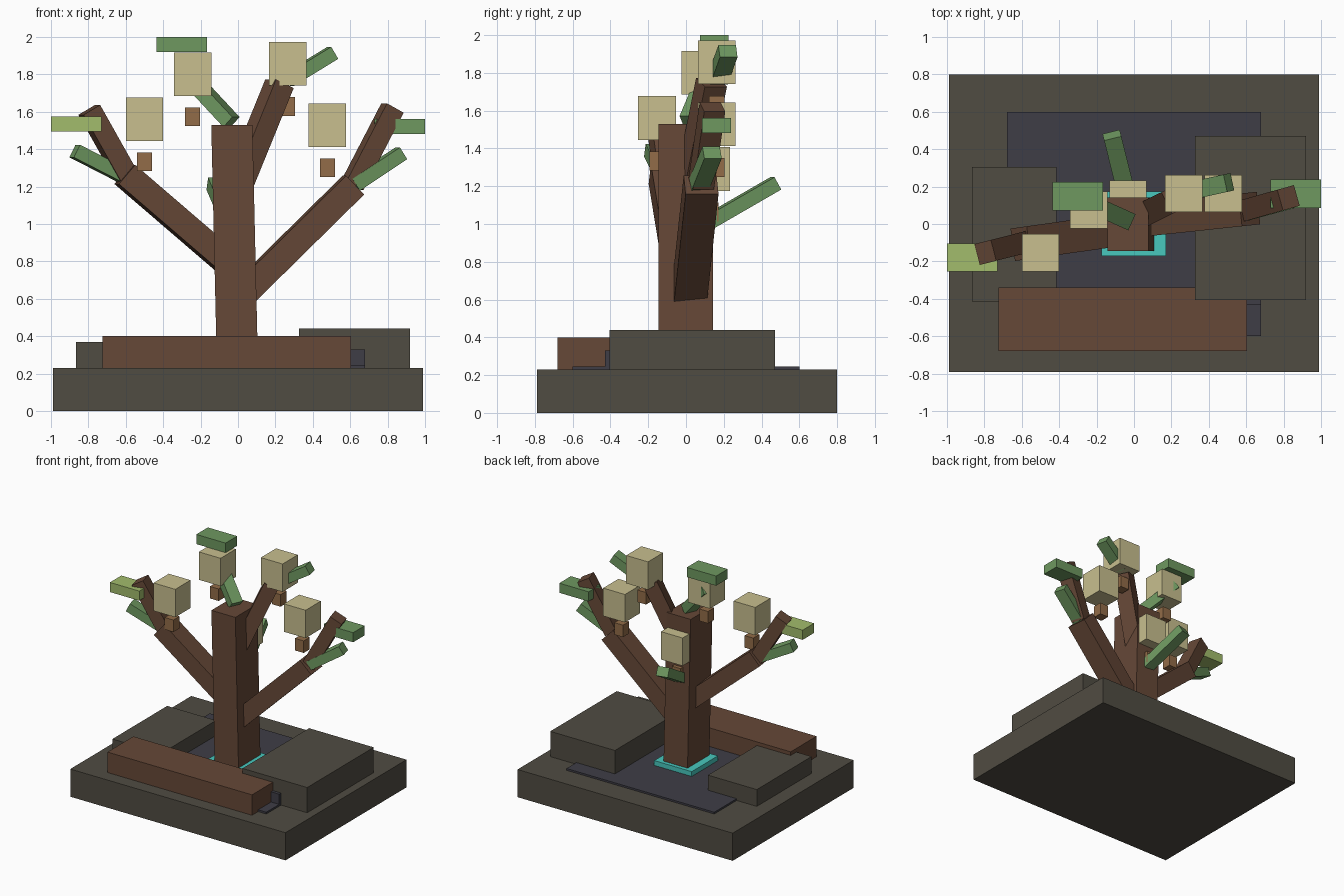
import bpy, bmesh
from mathutils import Vector, Matrix

if "Cube" in bpy.data.objects:
    bpy.data.objects.remove(bpy.data.objects["Cube"])


def material(name, r, g, b):
    lin = [((c / 255 + 0.055) / 1.055) ** 2.4 for c in (r, g, b)]
    m = bpy.data.materials.new(name)
    m.diffuse_color = (*lin, 1)
    m.use_nodes = True
    m.node_tree.nodes["Principled BSDF"].inputs["Base Color"].default_value = m.diffuse_color
    return m


STONE = material("stone", 80, 76, 66)
SLATE = material("slate", 62, 61, 70)
WOOD = material("wood", 102, 72, 55)
STEM = material("stem_brown", 146, 108, 72)
CREAM = material("cream", 200, 191, 143)
GREEN = material("leaf_green", 110, 152, 96)
LIME = material("light_leaf_green", 162, 188, 108)
TEAL = material("teal", 72, 200, 190)


def cube(name, mat, matrix):
    bm = bmesh.new()
    bmesh.ops.create_cube(bm, size=1, matrix=matrix)
    mesh = bpy.data.meshes.new(name)
    bm.to_mesh(mesh)
    bm.free()
    mesh.materials.append(mat)
    ob = bpy.data.objects.new(name, mesh)
    bpy.context.collection.objects.link(ob)
    return ob


def block(name, mat, x, y, z):
    """Upright box from its ranges on each axis."""
    mid = Vector([(a + b) / 2 for a, b in (x, y, z)])
    size = Vector([b - a for a, b in (x, y, z)])
    return cube(name, mat, Matrix.Translation(mid) @ Matrix.Diagonal(size).to_4x4())


def beam(name, mat, start, end, width, thick):
    """Box running from start to end, its width kept level."""
    a, b = Vector(start), Vector(end)
    d = (b - a).normalized()
    side = d.cross(Vector((0, 0, 1))).normalized()
    up = side.cross(d)
    rot = Matrix((side, up, d)).transposed().to_4x4()
    size = Matrix.Diagonal((width, thick, (b - a).length, 1))
    return cube(name, mat, Matrix.Translation((a + b) / 2) @ rot @ size)


# Ground slabs
block("base", STONE, (-0.99, 0.99), (-0.79, 0.80), (0, 0.23))
block("floor_plate", SLATE, (-0.68, 0.68), (-0.60, 0.60), (0.23, 0.245))
block("slate_step", SLATE, (0.40, 0.68), (-0.43, -0.25), (0.245, 0.33))
block("left_rock", STONE, (-0.865, -0.415), (-0.415, 0.305), (0.23, 0.37))
block("right_rock", STONE, (0.325, 0.92), (-0.405, 0.47), (0.23, 0.44))
block("front_log", WOOD, (-0.725, 0.605), (-0.68, -0.34), (0.23, 0.40))
block("trunk_ring", TEAL, (-0.175, 0.17), (-0.17, 0.175), (0.24, 0.285))

# Trunk, leaning slightly to the left
trunk = block("trunk", WOOD, (-0.11, 0.11), (-0.145, 0.143), (0.245, 1.53))
for v in trunk.data.vertices:
    v.co.x -= 0.033 if v.co.z > 1 else 0.003

# Branches
beam("left_branch", WOOD, (0, -0.02, 0.745), (-0.605, -0.105, 1.265), 0.175, 0.135)
beam("left_branch_tip", WOOD, (-0.59, -0.10, 1.245), (-0.795, -0.152, 1.61), 0.115, 0.105)
beam("right_branch", WOOD, (0, 0.015, 0.60), (0.617, 0.08, 1.208), 0.175, 0.14)
beam("right_branch_tip", WOOD, (0.612, 0.08, 1.208), (0.826, 0.14, 1.62), 0.115, 0.105)
beam("upper_branch", WOOD, (-0.01, 0.02, 1.18), (0.222, 0.135, 1.75), 0.13, 0.115)

# Blossom cubes, each with a small stem block hanging beneath
for i, (x, y, z) in enumerate([(-0.50, -0.153, 1.445), (-0.243, 0.075, 1.685),
                               (0.266, 0.163, 1.74), (0.478, 0.163, 1.412),
                               (-0.032, 0.133, 1.175)]):
    block(f"blossom_{i + 1}", CREAM, (x - 0.1, x + 0.1), (y - 0.1, y + 0.1), (z, z + 0.232))
    block(f"blossom_stem_{i + 1}", STEM, (x - 0.04, x + 0.04), (y - 0.04, y + 0.04),
          (z - 0.162, z - 0.062))

# Level leaf slabs
block("top_leaf", GREEN, (-0.435, -0.165), (0.073, 0.225), (1.92, 2.0))
block("left_leaf", LIME, (-1.0, -0.73), (-0.255, -0.105), (1.495, 1.575))
block("right_leaf", GREEN, (0.73, 1.0), (0.085, 0.237), (1.482, 1.562))

# Slanted leaves
for name, start, end in [
        ("upper_right_leaf", (0.27, 0.17, 1.77), (0.507, 0.222, 1.915)),
        ("lower_right_leaf", (0.62, 0.07, 1.21), (0.873, 0.138, 1.378)),
        ("lower_left_leaf", (-0.60, -0.10, 1.25), (-0.873, -0.172, 1.39)),
        ("crown_leaf", (-0.035, 0.02, 1.545), (-0.30, 0.14, 1.83)),
        ("back_leaf", (-0.03, 0.12, 1.01), (-0.118, 0.475, 1.215))]:
    beam(name, GREEN, start, end, 0.095, 0.075)
